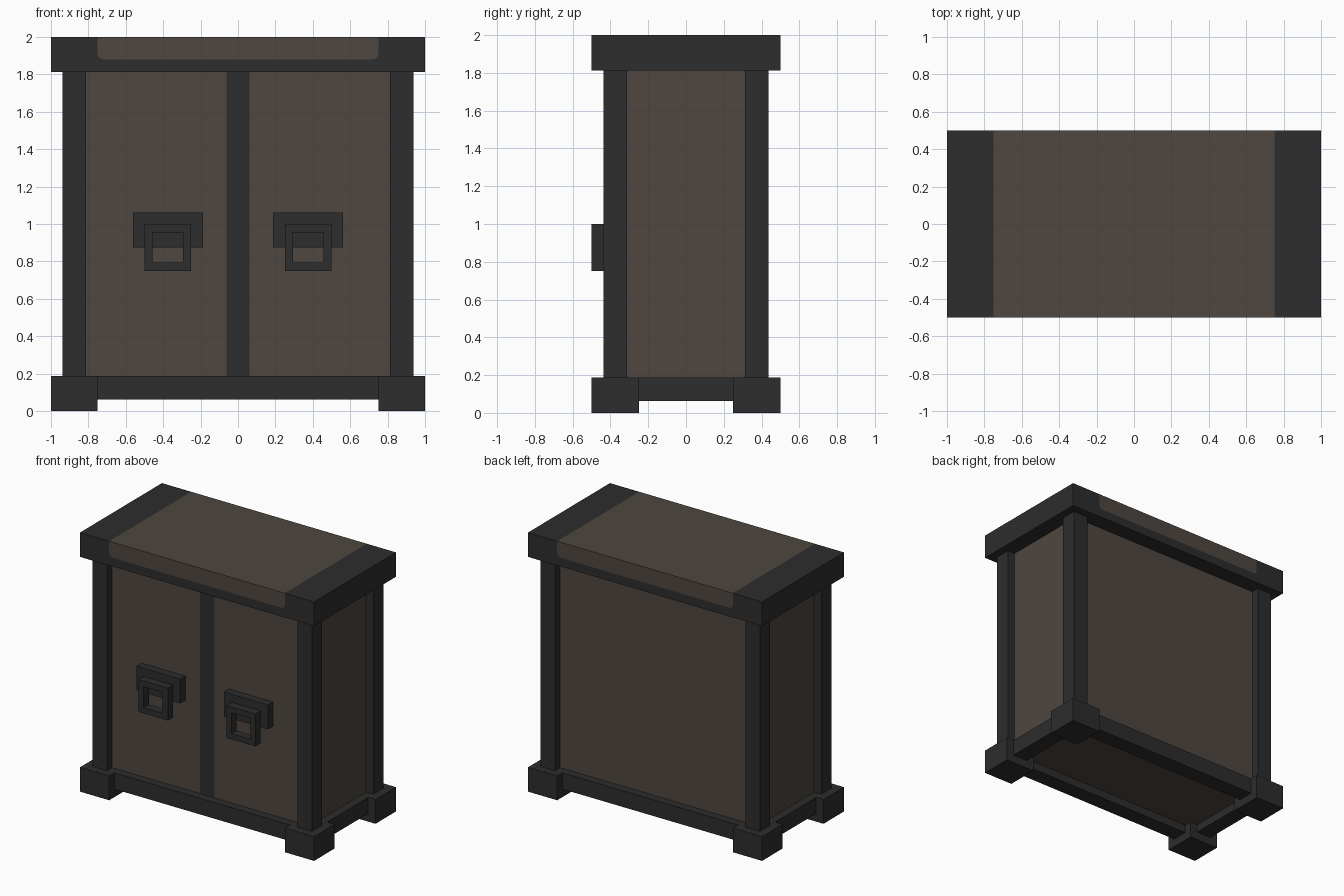
import bpy, bmesh, math

if "Cube" in bpy.data.objects:
    bpy.data.objects.remove(bpy.data.objects["Cube"])

U = 1 / 16  # design grid unit


def material(name, rgb):
    m = bpy.data.materials.new(name)
    m.diffuse_color = (*rgb, 1)
    m.use_nodes = True
    m.node_tree.nodes["Principled BSDF"].inputs["Base Color"].default_value = m.diffuse_color
    return m


DARK = material("charcoal", (0.026, 0.026, 0.026))
BROWN = material("dull brown", (0.077, 0.061, 0.050))


def finish(name, bm, *mats):
    me = bpy.data.meshes.new(name)
    bmesh.ops.recalc_face_normals(bm, faces=bm.faces)
    bm.to_mesh(me)
    bm.free()
    for m in mats:
        me.materials.append(m)
    ob = bpy.data.objects.new(name, me)
    bpy.context.collection.objects.link(ob)
    return ob


def box_mesh(x0, x1, y0, y1, z0, z1):
    """Box between limits given in grid units."""
    bm = bmesh.new()
    bmesh.ops.create_cube(bm, size=1)
    for v in bm.verts:
        v.co.x = (x1 if v.co.x > 0 else x0) * U
        v.co.y = (y1 if v.co.y > 0 else y0) * U
        v.co.z = (z1 if v.co.z > 0 else z0) * U
    return bm


def box(name, *lim):
    return finish(name, box_mesh(*lim), DARK)


# Cabinet body, with the front cut so the centre stile is its own face
bm = box_mesh(-14, 14, -6, 6, 2, 29)
for x in (-1, 1):
    bmesh.ops.bisect_plane(bm, geom=bm.verts[:] + bm.edges[:] + bm.faces[:],
                           plane_co=(x * U, 0, 0), plane_no=(1, 0, 0))
bm.normal_update()
for f in bm.faces:
    c = f.calc_center_median()
    f.material_index = int(f.normal.y < -0.5 and abs(c.x) < U)
finish("cabinet_body", bm, BROWN, DARK)

# Corner posts and feet
for sx in (-1, 1):
    for sy in (-1, 1):
        box("corner_post", *sorted((13 * sx, 15 * sx)), *sorted((5 * sy, 7 * sy)), 3, 29)
        box("foot", *sorted((12 * sx, 16 * sx)), *sorted((4 * sy, 8 * sy)), 0, 3)

# Base rails between the feet
for s in (-1, 1):
    box("long_base_rail", -12, 12, *sorted((5 * s, 7 * s)), 1, 3)
    box("side_base_rail", *sorted((13 * s, 15 * s)), -4, 4, 1, 3)

# Lid: brown centre with rounded lower corners, set in a dark surround
r, top, low = 0.03, 2.0, 1.88
arc = [(0.75 - r + r * math.cos(a), low + r - r * math.sin(a))
       for a in (i * math.pi / 8 for i in range(5))]
curve = [(0.75, top)] + arc + [(-x, z) for x, z in reversed(arc)] + [(-0.75, top)]
outer = [(-1, top), (-1, 29 * U), (1, 29 * U), (1, top)]


def lid_part(name, points, skin, mat):
    """Front and back faces from a profile, joined along the edges in skin."""
    bm = bmesh.new()
    front, back = ([bm.verts.new((x, y, z)) for x, z in points] for y in (-0.5, 0.5))
    bm.faces.new(front)
    bm.faces.new(back[::-1])
    n = len(points)
    for i in skin:
        j = (i + 1) % n
        bm.faces.new((front[j], front[i], back[i], back[j]))
    return finish(name, bm, mat)


n = len(curve)
lid_part("lid_centre", curve, [n - 1], BROWN)
lid_part("lid_surround", curve + outer, range(n - 1, n + 4), DARK)

# Door handles: a back plate with a square ring in front
for s in (-1, 1):
    c = 6 * s
    box("handle_plate", c - 3, c + 3, -7, -6, 14, 17)
    bm = box_mesh(c - 2, c + 2, -8, -7, 12, 16)
    bm.normal_update()
    ends = [f for f in bm.faces if abs(f.normal.y) > 0.5]
    bmesh.ops.inset_individual(bm, faces=ends, thickness=U)
    bmesh.ops.bridge_loops(bm, edges=[e for f in ends for e in f.edges])
    bmesh.ops.delete(bm, geom=ends, context='FACES_ONLY')
    finish("handle_ring", bm, DARK)
